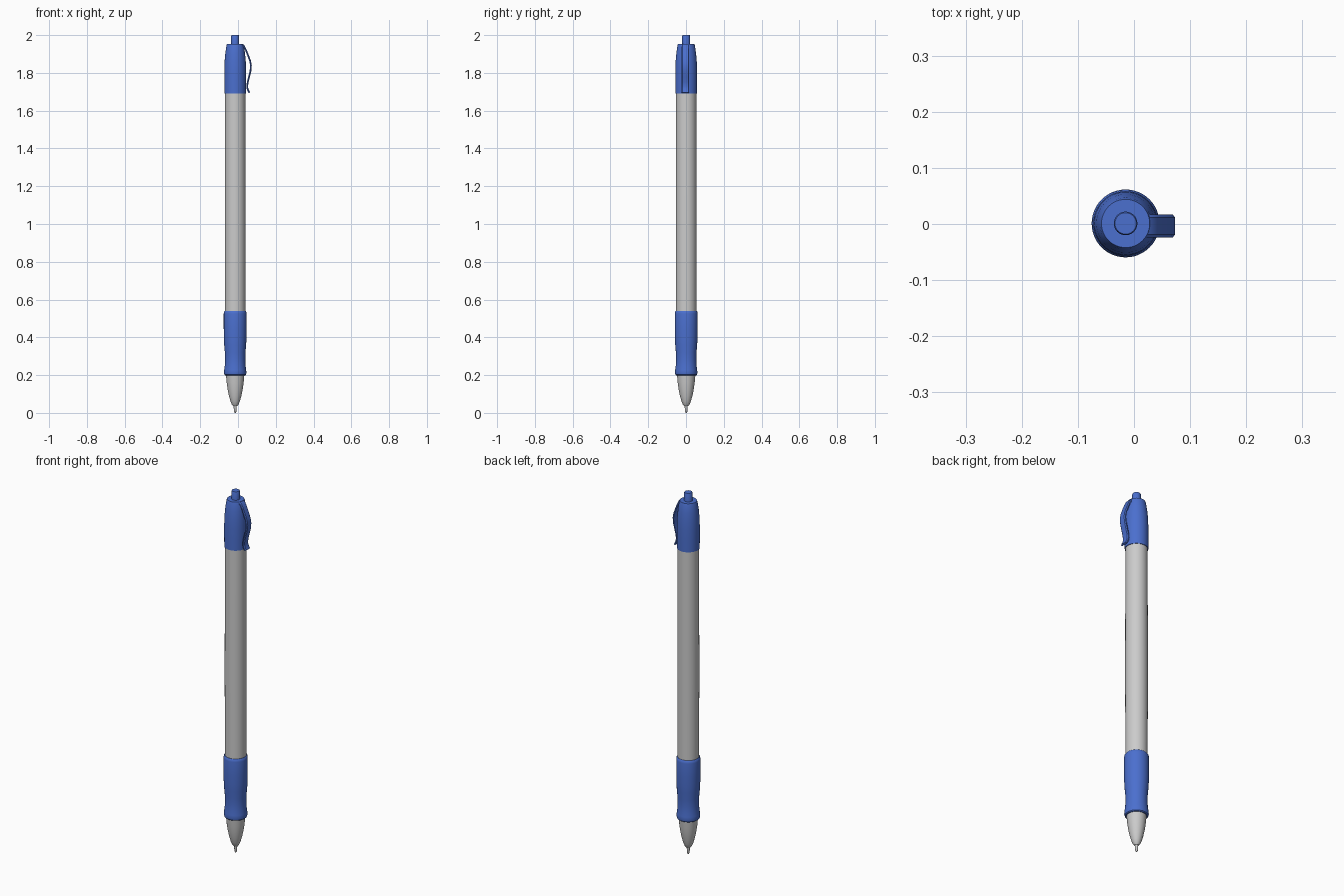
import bpy, bmesh, math
from mathutils import Vector

if "Cube" in bpy.data.objects:
    bpy.data.objects.remove(bpy.data.objects["Cube"])

AX, AY = -0.015, 0.001   # pen axis
SEG = 48

blue = bpy.data.materials.new("blue")
blue.diffuse_color = (0.07, 0.16, 0.62, 1)
blue.use_nodes = True
blue.node_tree.nodes["Principled BSDF"].inputs["Base Color"].default_value = blue.diffuse_color


def finish(bm, name, mat=None, angle=35):
    bmesh.ops.recalc_face_normals(bm, faces=bm.faces)
    me = bpy.data.meshes.new(name)
    bm.to_mesh(me)
    bm.free()
    ob = bpy.data.objects.new(name, me)
    bpy.context.collection.objects.link(ob)
    if mat:
        me.materials.append(mat)
    bpy.ops.object.select_all(action='DESELECT')
    ob.select_set(True)
    bpy.context.view_layer.objects.active = ob
    bpy.ops.object.shade_smooth_by_angle(angle=math.radians(angle))
    return ob


def lathe(name, profile, mat=None):
    """Closed solid of revolution from (radius, z) points."""
    bm = bmesh.new()
    rings = [[bm.verts.new((AX + r * math.cos(2 * math.pi * i / SEG),
                            AY + r * math.sin(2 * math.pi * i / SEG), z))
              for i in range(SEG)] for r, z in profile]
    for a, b in zip(rings, rings[1:]):
        for i in range(SEG):
            j = (i + 1) % SEG
            bm.faces.new((a[i], a[j], b[j], b[i]))
    bm.faces.new(rings[0])
    bm.faces.new(rings[-1])
    return finish(bm, name, mat)


# writing point and metal nose cone
lathe("writing_point", [(0.003, 0), (0.006, 0.006), (0.008, 0.03), (0.008, 0.05)])
lathe("nose_cone", [(0.011, 0.036), (0.018, 0.045), (0.025, 0.062), (0.033, 0.09),
                    (0.040, 0.125), (0.045, 0.16), (0.049, 0.205)])
# barrel
lathe("barrel", [(0.054, 0.53), (0.055, 1.0), (0.054, 1.70)])
# rubber grip with a waist
lathe("grip", [(0.052, 0.198), (0.057, 0.202), (0.0595, 0.212), (0.058, 0.228),
               (0.055, 0.25), (0.0535, 0.285), (0.0545, 0.32), (0.058, 0.36),
               (0.060, 0.40), (0.0605, 0.45), (0.0605, 0.525), (0.059, 0.535),
               (0.055, 0.54)], blue)
# cap and push button
lathe("cap", [(0.057, 1.692), (0.0575, 1.75), (0.0575, 1.81), (0.056, 1.86),
              (0.052, 1.905), (0.046, 1.945), (0.043, 1.954)], blue)
lathe("push_button", [(0.021, 1.94), (0.021, 1.996), (0.019, 2.0)], blue)

# clip: bent strip swept across its width
path = [Vector(p) for p in [(0.020, 1.950), (0.030, 1.943), (0.041, 1.922), (0.053, 1.892),
                            (0.064, 1.862), (0.068, 1.838), (0.0655, 1.810), (0.058, 1.780),
                            (0.051, 1.752), (0.048, 1.728), (0.051, 1.712), (0.060, 1.694)]]
# cross-section as (y, outward offset), slightly crowned on the outside
section = [(-0.024, -0.004), (0.017, -0.004), (0.017, 0.001), (0.012, 0.005),
           (-0.019, 0.005), (-0.024, 0.001)]
bm = bmesh.new()
rings = []
for i, p in enumerate(path):
    t = (path[min(i + 1, len(path) - 1)] - path[max(i - 1, 0)]).normalized()
    n = Vector((-t.y, t.x))
    rings.append([bm.verts.new((p.x + n.x * o, y, p.y + n.y * o)) for y, o in section])
for a, b in zip(rings, rings[1:]):
    for k in range(len(section)):
        m = (k + 1) % len(section)
        bm.faces.new((a[k], a[m], b[m], b[k]))
bm.faces.new(rings[0])
bm.faces.new(rings[-1])
finish(bm, "clip", blue, 30)
